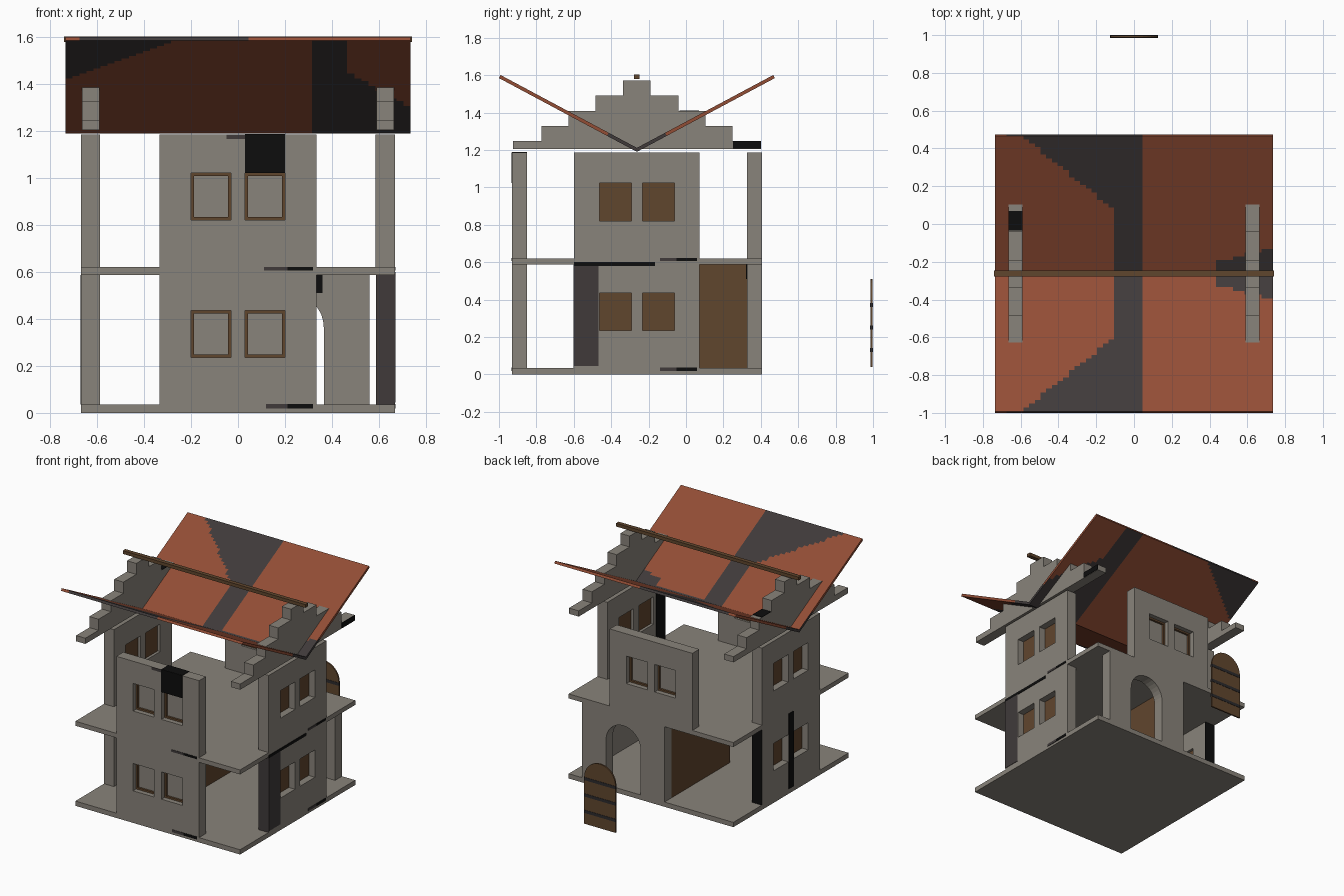
import bpy, bmesh, math

if "Cube" in bpy.data.objects:
    bpy.data.objects.remove(bpy.data.objects["Cube"])

def material(name, rgb):
    m = bpy.data.materials.new(name)
    m.diffuse_color = (*rgb, 1)
    m.use_nodes = True
    m.node_tree.nodes["Principled BSDF"].inputs["Base Color"].default_value = m.diffuse_color
    return m

STONE = material("stone grey", (0.25, 0.228, 0.196))
TILE = material("terracotta", (0.29, 0.075, 0.036))
CHAR = material("charcoal", (0.050, 0.042, 0.042))
BLACK = material("black", (0.004, 0.004, 0.004))
WOOD = material("brown wood", (0.118, 0.061, 0.027))
IRON = material("dark iron", (0.025, 0.023, 0.025))

C = -0.2625      # middle of the house in y
H = 0.6675       # half width of the house
T = 0.08         # wall thickness

def finish(name, bm, mats):
    bmesh.ops.recalc_face_normals(bm, faces=bm.faces)
    me = bpy.data.meshes.new(name)
    bm.to_mesh(me)
    bm.free()
    for m in mats:
        me.materials.append(m)
    ob = bpy.data.objects.new(name, me)
    bpy.context.collection.objects.link(ob)
    return ob

def boxes(name, mat, *specs):
    """Each spec is x0, x1, y0, y1, z0, z1."""
    bm = bmesh.new()
    for x0, x1, y0, y1, z0, z1 in specs:
        vs = bmesh.ops.create_cube(bm, size=1)["verts"]
        for v in vs:
            v.co = ((x0 + x1) / 2 + v.co.x * (x1 - x0),
                    (y0 + y1) / 2 + v.co.y * (y1 - y0),
                    (z0 + z1) / 2 + v.co.z * (z1 - z0))
    return finish(name, bm, [mat])

def extrude(name, mat, pts, direction):
    """Extrude a closed outline of 3D points."""
    bm = bmesh.new()
    f = bm.faces.new([bm.verts.new(p) for p in pts])
    r = bmesh.ops.extrude_face_region(bm, geom=[f])
    vs = [g for g in r["geom"] if isinstance(g, bmesh.types.BMVert)]
    bmesh.ops.translate(bm, verts=vs, vec=direction)
    return finish(name, bm, [mat])

def arch(cx, r, z0, zc, n=16):
    """Arch outline from the right foot over to the left foot."""
    curve = [(cx + r * math.cos(math.pi * i / n), zc + r * math.sin(math.pi * i / n))
             for i in range(n + 1)]
    return [(cx + r, z0)] + curve + [(cx - r, z0)]

# Floors
boxes("ground_floor", STONE, (-H, H, C - H, C + H, 0, 0.035))
boxes("upper_floor", STONE, (-H, H, C - H, C + H, 0.587, 0.62))

# Walls with two windows each; u runs along the wall, d is depth from the outside
def wall(side, z0, z1, w0, w1):
    def place(u0, u1, d0, d1, za, zb):
        a, b = H - d1, H - d0
        return {"front": (u0, u1, C - b, C - a, za, zb),
                "back": (u0, u1, C + a, C + b, za, zb),
                "right": (a, b, C + u0, C + u1, za, zb),
                "left": (-b, -a, C + u0, C + u1, za, zb)}[side]
    level = "upper" if z0 > 0.5 else "lower"
    name = f"{level}_{side}"
    boxes(name + "_wall", STONE,
          place(-0.335, 0.335, 0, T, z0, w0), place(-0.335, 0.335, 0, T, w1, z1),
          place(-0.335, -0.2, 0, T, w0, w1), place(-0.03, 0.03, 0, T, w0, w1),
          place(0.2, 0.335, 0, T, w0, w1))
    sides = side in ("left", "right")
    for i, (a, b) in enumerate(((-0.2, -0.03), (0.03, 0.2))):
        boxes(f"{name}_window_pane_{i}", WOOD if sides else STONE,
              place(a, b, 0.05, 0.06, w0, w1))
        if not sides:
            f = 0.013
            boxes(f"{name}_window_frame_{i}", WOOD,
                  place(a, b, 0.035, 0.065, w0, w0 + f), place(a, b, 0.035, 0.065, w1 - f, w1),
                  place(a, a + f, 0.035, 0.065, w0 + f, w1 - f),
                  place(b - f, b, 0.035, 0.065, w0 + f, w1 - f))

for s in ("front", "left", "right"):
    wall(s, 0.035, 0.587, 0.235, 0.435)
for s in ("front", "back", "left", "right"):
    wall(s, 0.62, 1.185, 0.82, 1.022)

# Lower back wall with arched doorway
outline = [(-0.11, 0.035), (-0.11, 0.587), (0.56, 0.587), (0.56, 0.035)]
outline += arch(0.225, 0.14, 0.035, 0.365)
extrude("lower_back_wall", STONE, [(x, C + H - T, z) for x, z in outline], (0, T, 0))

# Loose arched door with iron straps
door = arch(0, 0.127, 0.04, 0.383)
extrude("door", WOOD, [(x, 0.987, z) for x, z in door], (0, 0.011, 0))
boxes("door_straps", IRON, *[(-0.128, 0.128, 0.985, 1.0, z, z + 0.022)
                             for z in (0.12, 0.24, 0.36)])

# Wooden partition inside
boxes("partition", WOOD, (-0.11, -0.085, -0.35, C + H - T, 0.035, 0.587))

# Stepped gables
steps = [(0.6625, 1.205, 1.247), (0.51, 1.247, 1.328), (0.366, 1.328, 1.408),
         (0.222, 1.408, 1.49), (0.073, 1.49, 1.57)]
for name, x0, x1 in (("left_gable", -0.665, -0.59), ("right_gable", 0.59, 0.665)):
    boxes(name, STONE, *[(x0, x1, C - w, C + w, a, b) for w, a, b in steps])

# Ridge beam
boxes("ridge_beam", WOOD, (-0.74, 0.74, C - 0.015, C + 0.015, 1.578, 1.602))

# Roof slabs, with charcoal patches chosen by rule (d = distance from the middle)
def top_dark(x, d):
    if x < -0.105:
        return d > 0.35 - (x + 0.11) * 0.8
    if x < 0.045:
        return True
    return d < (0.02 if x < 0.44 else 0.07 + (x - 0.44) * 0.25)

def under_dark(x, d):
    z = 1.19 + 0.534 * d
    if x > 0.465:
        return z < 1.45 - (x - 0.465) * 0.55
    return x > 0.315 or z > 1.42 + (x + 0.735) * 0.35

def roof(name, sgn):
    nx, ns, L, rise = 49, 37, 0.7375, 0.394
    bm = bmesh.new()
    def grid(off_y, off_z):
        return [[bm.verts.new((-0.735 + 0.03 * i, C + sgn * (L * j / ns + off_y),
                               1.19 + rise * j / ns + off_z)) for j in range(ns + 1)]
                for i in range(nx + 1)]
    lo, up = grid(0, 0), grid(-0.0086, 0.0165)
    def quad(vs, dark):
        bm.faces.new(vs).material_index = int(dark)
    for i in range(nx):
        x = -0.72 + 0.03 * i
        for j in range(ns):
            d = L * (j + 0.5) / ns
            for g, rule in ((lo, under_dark), (up, top_dark)):
                quad((g[i][j], g[i + 1][j], g[i + 1][j + 1], g[i][j + 1]), rule(x, d))
        for j in (0, ns):
            quad((lo[i][j], lo[i + 1][j], up[i + 1][j], up[i][j]),
                 j == 0 or -0.67 < x < 0.045)
    for j in range(ns):
        for i in (0, nx):
            quad((lo[i][j], lo[i][j + 1], up[i][j + 1], up[i][j]), L * j / ns < 0.15)
    finish(name, bm, [TILE, CHAR])

roof("front_roof", -1)
roof("back_roof", 1)

# Dark painted patches as thin plates
e = 0.003
F, B = C - H, C + H
boxes("black_patches", BLACK,
      (0.03, 0.2, F - e, F, 1.022, 1.187), (0.03, 0.2, F, F + T, 1.185, 1.188),
      (0.21, 0.32, F - e, F, 0.606, 0.622), (0.21, 0.32, F - e, F, 0.018, 0.037),
      (H, H + e, -0.05, 0.06, 0.606, 0.622), (H, H + e, -0.05, 0.06, 0.018, 0.037),
      (H, H + e, -0.6, -0.165, 0.58, 0.6),
      (0.665, 0.665 + e, 0.25, 0.4, 1.207, 1.247),
      (-0.665, -0.59, -0.035, 0.07, 1.408, 1.411),
      (0.335, 0.36, B - T - e, B - T, 0.51, 0.587),
      (-H, -H + T, C + 0.335, C + 0.335 + e, 0.035, 0.587),
      (-H - e, -H, C - 0.028, C + 0.028, 0.035, 0.587),
      (H - T - e, H - T, C - 0.335, C - 0.23, 0.62, 1.185))
boxes("charcoal_patches", CHAR,
      (H - T, H, C - 0.335 - e, C - 0.335, 0.035, 0.587),
      (H, H + e, C - 0.335 - e, C - 0.205, 0.045, 0.58),
      (0.11, 0.21, F - e, F, 0.606, 0.622), (0.12, 0.21, F - e, F, 0.018, 0.037),
      (H, H + e, -0.14, -0.05, 0.606, 0.622), (H, H + e, -0.14, -0.05, 0.018, 0.037),
      (-0.05, 0.03, F - e, F, 1.165, 1.185))
